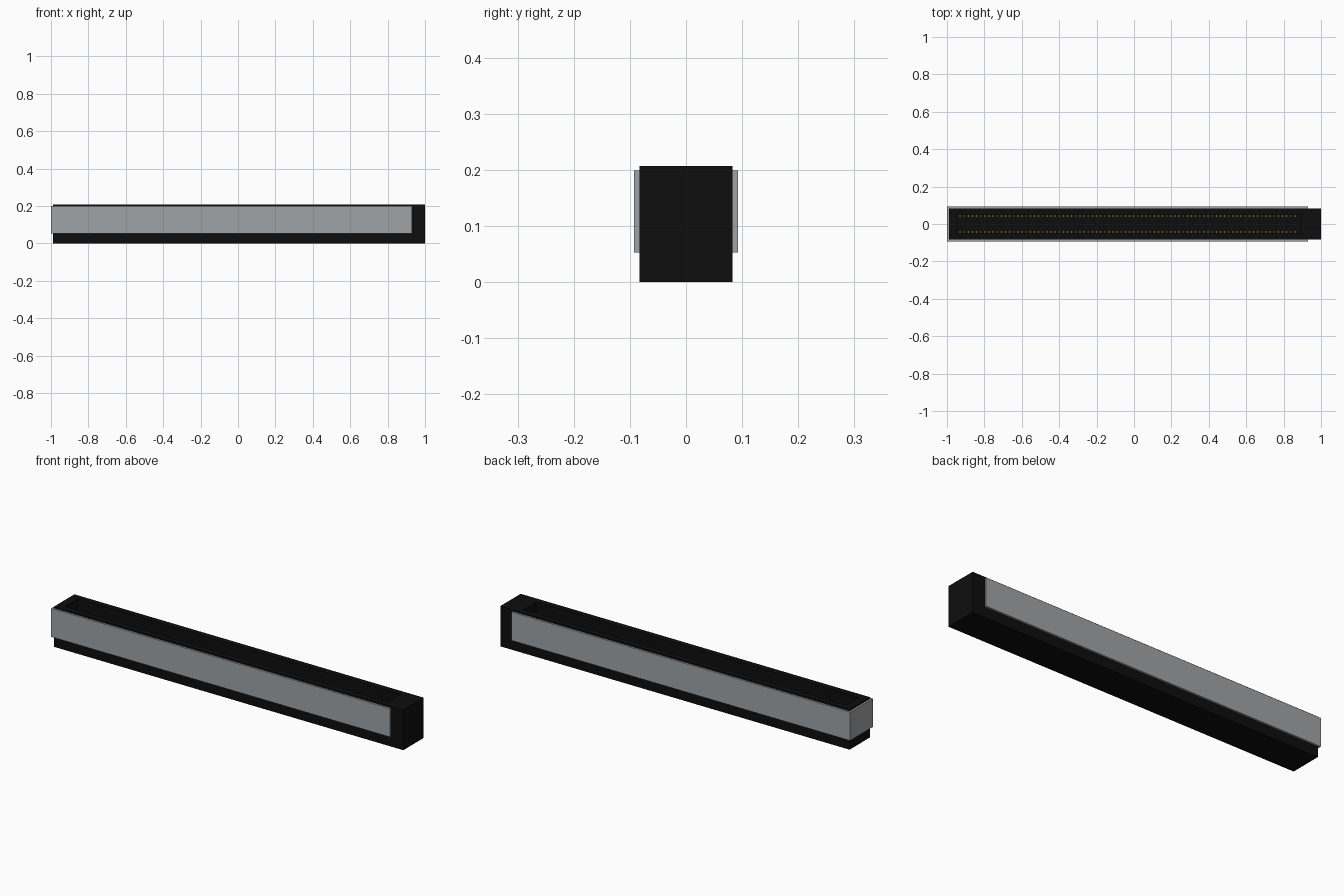
import bpy
import bmesh
from mathutils import Vector

default = bpy.data.objects.get("Cube")
if default:
    bpy.data.objects.remove(default, do_unlink=True)


def material(name, colour):
    mat = bpy.data.materials.new(name)
    mat.use_nodes = True
    mat.diffuse_color = (*colour, 1)
    mat.node_tree.nodes["Principled BSDF"].inputs["Base Color"].default_value = (*colour, 1)
    return mat


def finish(name, bm, mat):
    bmesh.ops.recalc_face_normals(bm, faces=bm.faces)
    mesh = bpy.data.meshes.new(name)
    bm.to_mesh(mesh)
    bm.free()
    mesh.materials.append(mat)
    obj = bpy.data.objects.new(name, mesh)
    bpy.context.collection.objects.link(obj)
    return obj


def add_box(bm, low, high):
    low, high = Vector(low), Vector(high)
    verts = bmesh.ops.create_cube(bm, size=1)["verts"]
    for v in verts:
        v.co = (low + high) / 2 + v.co * (high - low)
    return verts


black = material("black plastic", (0.004, 0.004, 0.004))
steel = material("grey steel", (0.35, 0.37, 0.385))
gold = material("gold contact", (0.55, 0.28, 0.05))

# Housing with a long open slot sunk into its top
bm = bmesh.new()
add_box(bm, (-0.99, -0.083, 0), (1, 0.083, 0.207))
bm.normal_update()
top = max(bm.faces, key=lambda f: f.calc_center_median().z)
bmesh.ops.inset_individual(bm, faces=[top], thickness=0.03)
for v in top.verts:
    v.co.x = 0.89 if v.co.x > 0 else -0.95
    v.co.y = 0.052 if v.co.y > 0 else -0.052
floor = bmesh.ops.extrude_discrete_faces(bm, faces=[top])["faces"][0]
for v in floor.verts:
    v.co.z = 0.05
finish("slot_housing", bm, black)

# Steel sleeve wrapping both long sides and one end
bm = bmesh.new()
half = [(0.93, 0.093), (0.93, 0.083), (-0.99, 0.083)]
outer = [(-1, 0.093)]
path = outer + half + [(x, -y) for x, y in reversed(half)] + [(x, -y) for x, y in outer]
face = bm.faces.new([bm.verts.new((x, y, 0.053)) for x, y in path])
wall = bmesh.ops.extrude_face_region(bm, geom=[face])["geom"]
bmesh.ops.translate(bm, verts=[g for g in wall if isinstance(g, bmesh.types.BMVert)],
                    vec=(0, 0, 0.146))
finish("steel_sleeve", bm, steel)

# Two rows of contacts standing on the slot floor
bm = bmesh.new()
count, start, end = 82, -0.93, 0.86
for i in range(count):
    x = start + (end - start) * i / (count - 1)
    for side in (-1, 1):
        y = side * 0.042
        add_box(bm, (x - 0.005, y - 0.005, 0.05), (x + 0.005, y + 0.005, 0.09))
finish("gold_contacts", bm, gold)
